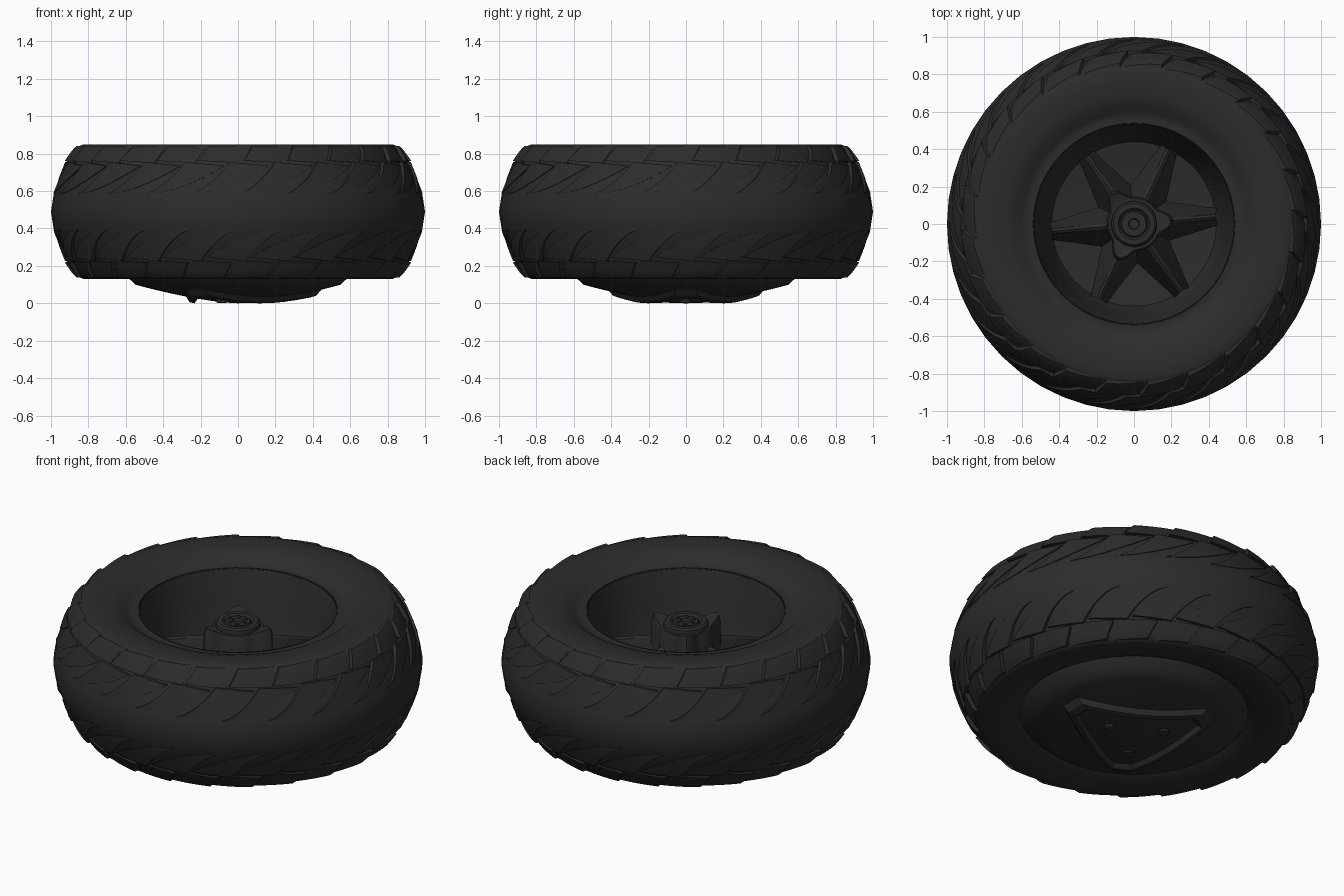
import bpy, bmesh, math
from mathutils import Vector

if "Cube" in bpy.data.objects:
    bpy.data.objects.remove(bpy.data.objects["Cube"])

DARK = bpy.data.materials.new("dark_rubber")
DARK.diffuse_color = (0.025, 0.025, 0.025, 1)
DARK.use_nodes = True
DARK.node_tree.nodes["Principled BSDF"].inputs["Base Color"].default_value = DARK.diffuse_color
TAU = math.tau
MID = 0.49


def finish(bm, name, angle=35, weld=True):
    if weld:
        bmesh.ops.remove_doubles(bm, verts=bm.verts, dist=1e-5)
    bmesh.ops.recalc_face_normals(bm, faces=bm.faces)
    me = bpy.data.meshes.new(name)
    bm.to_mesh(me)
    bm.free()
    ob = bpy.data.objects.new(name, me)
    bpy.context.collection.objects.link(ob)
    me.materials.append(DARK)
    bpy.ops.object.select_all(action='DESELECT')
    ob.select_set(True)
    bpy.context.view_layer.objects.active = ob
    bpy.ops.object.shade_smooth_by_angle(angle=math.radians(angle))
    return ob


def polar(r, t, z):
    return Vector((r * math.cos(t), r * math.sin(t), z))


def skin(bm, rows, closed=False):
    """Quads between rows of points."""
    vs = [[bm.verts.new(p) for p in row] for row in rows]
    n = len(rows[0])
    for a, b in zip(vs, vs[1:]):
        for i in range(n if closed else n - 1):
            j = (i + 1) % n
            bm.faces.new((a[i], a[j], b[j], b[i]))
    return vs


def lathe(name, profile, seg=48, angle=35):
    bm = bmesh.new()
    skin(bm, [[polar(max(r, 1e-4), TAU * i / seg, z) for i in range(seg)]
              for r, z in profile], True)
    return finish(bm, name, angle, weld=False)


# Tyre carcass: symmetric crown, rounded sidewalls
CROWN = [(0.0, 1.0), (0.09, 0.986), (0.18, 0.948), (0.27, 0.902), (0.32, 0.872),
         (0.35, 0.85), (0.36, 0.825)]


def crown_r(z):
    d = abs(z - MID)
    for (d0, r0), (d1, r1) in zip(CROWN, CROWN[1:]):
        if d <= d1:
            return r0 + (r1 - r0) * (d - d0) / (d1 - d0)
    return CROWN[-1][1]


top = [(0.535, 0.79), (0.57, 0.785), (0.60, 0.795), (0.635, 0.825), (0.69, 0.842), (0.76, 0.85)]
top += [(r, MID + d) for d, r in reversed(CROWN)]
bottom = [(r, MID - d) for d, r in CROWN[1:]]
bottom += [(0.76, 0.132), (0.69, 0.14), (0.63, 0.16), (0.60, 0.18)]
lathe("tyre", top + bottom)


# Tread: swept blades and saw-tooth shoulder blocks, both halves
def lug(bm, shape, base, flip):
    params = [0, 0, .17, .33, .5, .67, .83, 1, 1]
    last = len(params) - 1
    rows = []
    for i, u in enumerate(params):
        row = []
        for j, v in enumerate(params):
            th, z, h = shape(u, v)
            if i in (0, last) or j in (0, last):
                h = -0.015
            t = base + math.radians(th)
            r = crown_r(z) + h
            row.append(polar(r, -t if flip else t, 2 * MID - z if flip else z))
        rows.append(row)
    skin(bm, rows)


def blade(u, v):
    width = 1.0 + 12.0 * u ** 0.8
    return (19 * u ** 0.85 + (v - 0.5) * width,
            0.585 + 0.17 * u ** 1.4 - 0.02 * v * u,
            0.003 + 0.018 * u * (1 - 0.7 * v))


def block(u, v):
    return (17 + 13.5 * v + 3 * u, 0.762 + 0.08 * u - 0.012 * v * (1 - u),
            0.026 - 0.02 * v - 0.006 * u)


N = 24
bm = bmesh.new()
for k in range(N):
    for flip in (False, True):
        lug(bm, blade, TAU * k / N, flip)
        lug(bm, block, TAU * k / N, flip)
finish(bm, "tread_lugs", 40, weld=False)

# Rim barrel and inner floor
lathe("rim", [(0.54, 0.795), (0.53, 0.76), (0.50, 0.6),
              (0.45, 0.36), (0.44, 0.34), (0.2, 0.30), (0, 0.30)])


# Outer dished cover on the underside
def dome(r):
    return 0.1 * (r / 0.55) ** 1.5


lathe("wheel_cover", [(0.62, 0.17), (0.60, 0.145), (0.575, 0.125), (0.55, 0.1)] +
      [(r, dome(r)) for r in (0.5, 0.44, 0.36, 0.28, 0.2, 0.12, 0.06, 0)], angle=50)

# Star of six folded spokes with shallow webs between
A0 = math.radians(5)
bm = bmesh.new()
for k in range(6):
    t = A0 + TAU * k / 6
    ridge = [polar(0.12, t, 0.62), polar(0.27, t, 0.58), polar(0.44, t, 0.53)]
    for s in (-1, 1):
        crest = [p + polar(0.014, t + s * TAU / 4, -0.01) for p in ridge]
        foot = [polar(0.13, t + s * TAU / 12, 0.5), polar(0.21, t + s * TAU / 12, 0.38),
                polar(0.45, t + s * 0.10, 0.36)]
        skin(bm, [ridge, crest, foot])
finish(bm, "spoke_star", 25)

# Three-lobed hub body
bm = bmesh.new()


def lobed(scale, z, lift=0.0):
    pts = []
    for i in range(60):
        lobe = max(0, math.cos(3 * (TAU * i / 60 - A0))) ** 2
        pts.append(polar(scale * (0.145 + 0.065 * lobe), TAU * i / 60, z + lift * lobe))
    return pts


rings = skin(bm, [lobed(1.05, 0.3), lobed(1, 0.68, 0.02), lobed(0.94, 0.70, 0.03),
                  lobed(0.75, 0.70, 0.01)], True)
bm.faces.new(rings[-1])
finish(bm, "hub_body")

# Stepped hub cap with small studs
lathe("hub_cap", [(0.125, 0.68), (0.12, 0.725), (0.11, 0.735), (0.085, 0.735), (0.075, 0.722),
                  (0.07, 0.722), (0.065, 0.73), (0.03, 0.73), (0.025, 0.715), (0, 0.715)], 32)


def studs(name, count, dist, radius, z0, z1, start=0.0):
    bm = bmesh.new()
    for k in range(count):
        c = polar(dist, start + TAU * k / count, 0)
        loops = skin(bm, [[c + polar(q, TAU * i / 10, z) for i in range(10)]
                          for q, z in ((radius, z0), (radius, z1), (radius * .6, z1 + (z1 - z0) * .15))], True)
        bm.faces.new(loops[-1])
    finish(bm, name)


studs("hub_studs", 6, 0.047, 0.009, 0.72, 0.735)
studs("cover_bolts", 3, 0.17, 0.03, 0.03, 0.005)

# Raised triangular frame on the cover, blunt corners, following the dome
corners = [polar(0.43, TAU * k / 3 + s * 0.14, 0) for k in range(3) for s in (-1, 1)]
outline = []
for i, p in enumerate(corners):
    q = corners[(i + 1) % 6]
    steps = 8 if i % 2 else 2
    outline += [p.lerp(q, j / steps) for j in range(steps)]


def frame_loop(scale, lift):
    pts = [p * scale for p in outline]
    return [Vector((p.x, p.y, max(0.0, dome(p.length) - lift))) for p in pts]


bm = bmesh.new()
skin(bm, [frame_loop(1.08, -0.012), frame_loop(0.98, 0.026), frame_loop(0.88, 0.028),
          frame_loop(0.78, -0.012)], True)
finish(bm, "cover_frame", 30)
